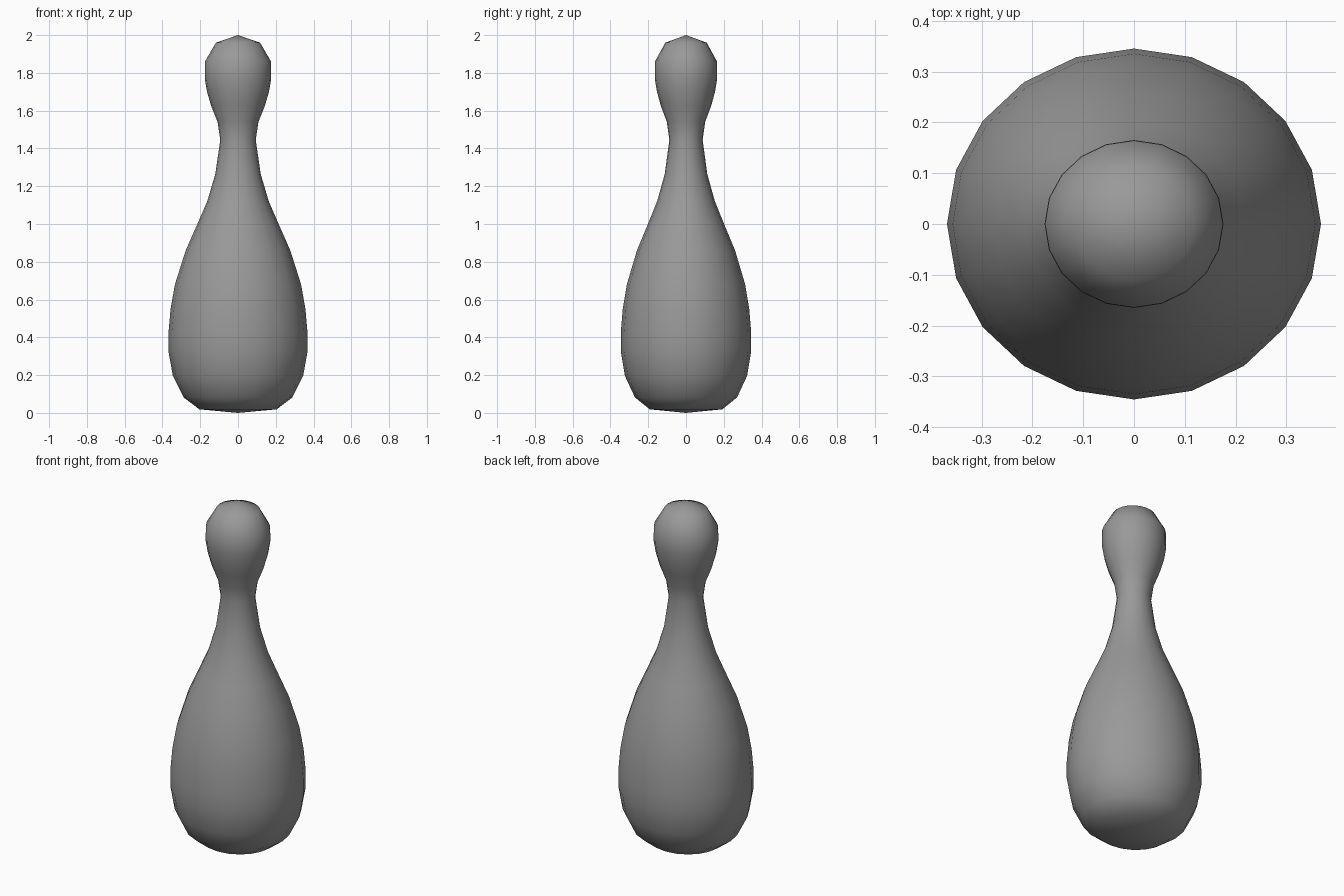
import bpy, bmesh
from math import cos, sin, tau

if "Cube" in bpy.data.objects:
    bpy.data.objects.remove(bpy.data.objects["Cube"])

SIDES = 20
DEPTH = 0.938  # slightly oval: narrower front to back

# (radius, height) rings from the base edge to the crown
PROFILE = [(0.205, 0.019), (0.288, 0.082), (0.345, 0.196), (0.368, 0.325),
           (0.368, 0.425), (0.357, 0.55), (0.334, 0.68), (0.277, 0.86),
           (0.215, 1.0), (0.163, 1.12), (0.12, 1.265), (0.094, 1.445),
           (0.108, 1.54), (0.142, 1.625), (0.164, 1.7), (0.176, 1.77),
           (0.175, 1.86), (0.117, 1.96)]

# Lathe the pin body
bm = bmesh.new()
rings = [[bm.verts.new((r * cos(tau * i / SIDES), DEPTH * r * sin(tau * i / SIDES), z))
          for i in range(SIDES)] for r, z in PROFILE]
bottom = bm.verts.new((0, 0, 0))
top = bm.verts.new((0, 0, 2))
for i in range(SIDES):
    j = (i + 1) % SIDES
    for a, b in zip(rings, rings[1:]):
        bm.faces.new((a[i], a[j], b[j], b[i]))
    # Shallow cone caps at base and crown
    bm.faces.new((bottom, rings[0][j], rings[0][i]))
    bm.faces.new((top, rings[-1][i], rings[-1][j]))
bmesh.ops.recalc_face_normals(bm, faces=bm.faces)
for f in bm.faces:
    f.smooth = True

mesh = bpy.data.meshes.new("bowling_pin")
bm.to_mesh(mesh)
bm.free()

# Dark grey finish
grey = bpy.data.materials.new("dark_grey")
grey.diffuse_color = (0.32, 0.32, 0.32, 1)
grey.use_nodes = True
grey.node_tree.nodes["Principled BSDF"].inputs["Base Color"].default_value = grey.diffuse_color
mesh.materials.append(grey)
bpy.context.collection.objects.link(bpy.data.objects.new("bowling_pin", mesh))
